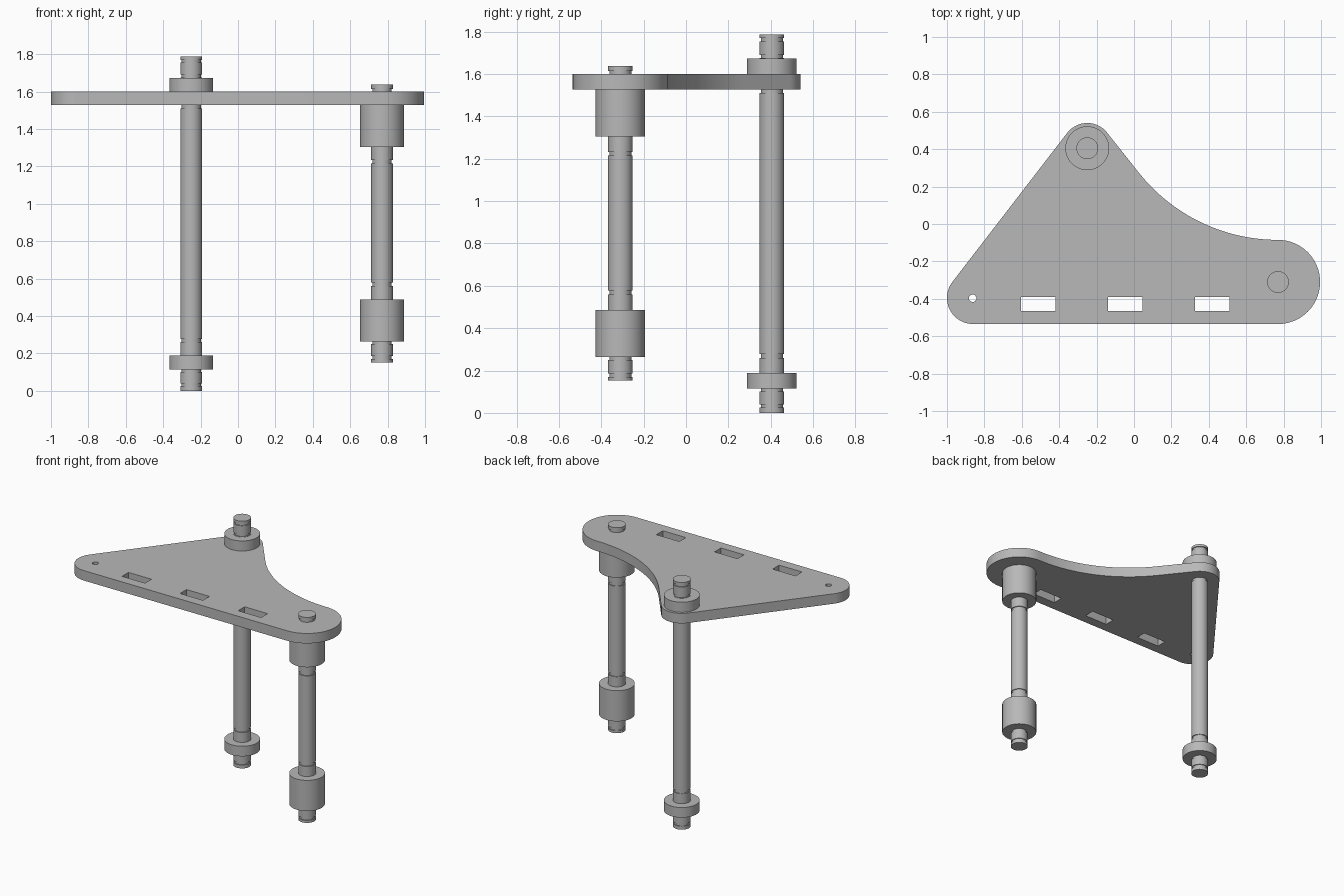
import bpy, bmesh
from math import cos, sin, radians, tau, pi, atan2, acos
from mathutils import Vector

old = bpy.data.objects.get("Cube")
if old:
    bpy.data.objects.remove(old)

steel = bpy.data.materials.new("plain grey metal")
steel.use_nodes = True
GREY = (0.48, 0.48, 0.48, 1)
steel.diffuse_color = GREY
steel.node_tree.nodes["Principled BSDF"].inputs["Base Color"].default_value = GREY


def finish(obj):
    """Clean the mesh, colour it and smooth its round walls."""
    bm = bmesh.new()
    bm.from_mesh(obj.data)
    bmesh.ops.remove_doubles(bm, verts=bm.verts, dist=1e-5)
    bmesh.ops.recalc_face_normals(bm, faces=bm.faces)
    bm.to_mesh(obj.data)
    bm.free()
    obj.data.materials.clear()
    obj.data.materials.append(steel)
    bpy.ops.object.select_all(action='DESELECT')
    obj.select_set(True)
    bpy.context.view_layer.objects.active = obj
    bpy.ops.object.shade_smooth_by_angle(angle=radians(30))


def lathe(name, centre, profile, sides=64):
    """Spin (radius, z) points about a vertical axis."""
    bm = bmesh.new()
    verts = [bm.verts.new((r, 0, z)) for r, z in profile]
    edges = [bm.edges.new(pair) for pair in zip(verts, verts[1:])]
    bmesh.ops.spin(bm, geom=verts + edges, cent=(0, 0, 0), axis=(0, 0, 1),
                   angle=tau, steps=sides, use_merge=True)
    mesh = bpy.data.meshes.new(name)
    bm.to_mesh(mesh)
    bm.free()
    obj = bpy.data.objects.new(name, mesh)
    obj.location = (*centre, 0)
    bpy.context.collection.objects.link(obj)
    finish(obj)


def pin(name, centre, bottom, top, grooves):
    """Round shaft with shallow retaining grooves, each given as (z, width)."""
    r, depth = 0.058, 0.006
    profile = [(0, bottom), (r, bottom)]
    for z, w in grooves:
        profile += [(r, z), (r - depth, z), (r - depth, z + w), (r, z + w)]
    lathe(name, centre, profile + [(r, top), (0, top)])


def collar(name, centre, low, high):
    inner, outer = 0.058, 0.117
    lathe(name, centre, [(inner, low), (outer, low), (outer, high),
                         (inner, high), (inner, low)])


def arc(centre, r, start, end, steps):
    """Points along an arc; the angles are in radians."""
    angles = [start + (end - start) * i / steps for i in range(steps + 1)]
    return [(centre[0] + r * cos(a), centre[1] + r * sin(a)) for a in angles]


# Centres shared by the plate corners and the pins
TALL = Vector((-0.25, 0.405))
SHORT = Vector((0.77, -0.31))
TIP = Vector((-0.86, -0.395))

# Plate outline: three rounded corners joined by tangent lines and a hollow arc
r_tip, r_tall, r_short, r_hollow = 0.14, 0.135, 0.225, 0.95
hollow = SHORT + Vector((0, r_short + r_hollow))
reach = hollow - TALL
tangent = atan2(reach.y, reach.x) + acos((r_hollow + r_tall) / reach.length)
slope = TALL - TIP
left_normal = atan2(slope.y, slope.x) + pi / 2
outline = (arc(SHORT, r_short, -pi / 2, pi / 2, 40)
           + arc(hollow, r_hollow, 1.5 * pi, tangent + pi, 32)[1:]
           + arc(TALL, r_tall, tangent, left_normal, 24)
           + arc(TIP, r_tip, left_normal, 1.5 * pi, 24))

# Cutouts: three slots and one small hole
loops = [outline, arc((-0.863, -0.397), 0.02, 0, tau * 23 / 24, 23)]
for x in (-0.512, -0.047, 0.418):
    loops.append([(x + sx * 0.092, -0.427 + sy * 0.037)
                  for sx, sy in ((-1, -1), (1, -1), (1, 1), (-1, 1))])

curve = bpy.data.curves.new("plate", 'CURVE')
curve.dimensions = '2D'
curve.fill_mode = 'BOTH'
curve.extrude = 0.036
for loop in loops:
    spline = curve.splines.new('POLY')
    spline.points.add(len(loop) - 1)
    for point, (x, y) in zip(spline.points, loop):
        point.co = (x, y, 0, 1)
    spline.use_cyclic_u = True
plate = bpy.data.objects.new("plate", curve)
plate.location.z = 1.564
bpy.context.collection.objects.link(plate)
bpy.ops.object.select_all(action='DESELECT')
plate.select_set(True)
bpy.context.view_layer.objects.active = plate
bpy.ops.object.convert(target='MESH')
finish(bpy.context.view_layer.objects.active)

# Tall pin with a thin collar at each end
pin("tall_pin", TALL, 0, 1.788,
    [(0.025, 0.015), (0.1, 0.015), (0.26, 0.018), (1.51, 0.018),
     (1.675, 0.015), (1.755, 0.015)])
collar("tall_pin_lower_collar", TALL, 0.115, 0.188)
collar("tall_pin_upper_collar", TALL, 1.6, 1.673)

# Short pin with a thick bushing at each end
pin("short_pin", SHORT, 0.152, 1.638,
    [(0.17, 0.015), (0.25, 0.015), (0.56, 0.018), (1.215, 0.018), (1.6, 0.015)])
collar("short_pin_lower_bushing", SHORT, 0.265, 0.487)
collar("short_pin_upper_bushing", SHORT, 1.305, 1.528)
